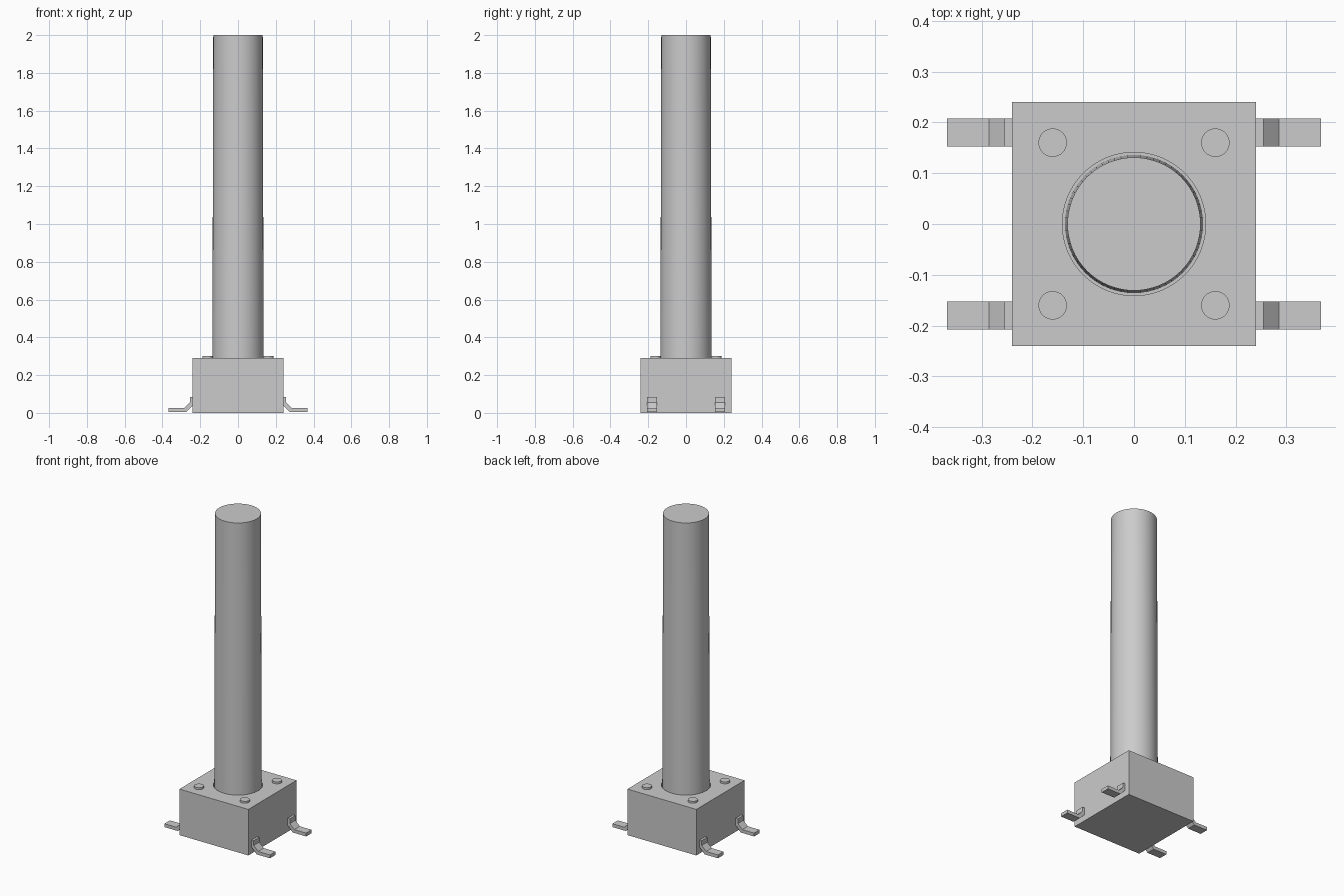
import bpy, bmesh
from math import radians

cube = bpy.data.objects.get("Cube")
if cube:
    bpy.data.objects.remove(cube, do_unlink=True)

grey = bpy.data.materials.new("plain_grey")
grey.use_nodes = True
colour = (0.6, 0.6, 0.6, 1)
grey.diffuse_color = colour
grey.node_tree.nodes["Principled BSDF"].inputs["Base Color"].default_value = colour


def cylinder(name, r_low, r_high, z_low, z_high, x=0, y=0, sides=64):
    bpy.ops.mesh.primitive_cone_add(
        vertices=sides, radius1=r_low, radius2=r_high, depth=z_high - z_low,
        location=(x, y, (z_low + z_high) / 2))
    ob = bpy.context.object
    ob.name = name
    ob.data.materials.append(grey)
    bpy.ops.object.shade_smooth_by_angle(angle=radians(30))
    return ob


def extruded_lead(name, profile, side, y_low, y_high):
    """Extrude an x-z profile along y; side mirrors it in x."""
    bm = bmesh.new()
    face = bm.faces.new([bm.verts.new((side * x, y_low, z)) for x, z in profile])
    new = bmesh.ops.extrude_face_region(bm, geom=[face])["geom"]
    moved = [v for v in new if isinstance(v, bmesh.types.BMVert)]
    bmesh.ops.translate(bm, verts=moved, vec=(0, y_high - y_low, 0))
    bmesh.ops.recalc_face_normals(bm, faces=bm.faces)
    mesh = bpy.data.meshes.new(name)
    bm.to_mesh(mesh)
    bm.free()
    mesh.materials.append(grey)
    ob = bpy.data.objects.new(name, mesh)
    bpy.context.collection.objects.link(ob)


# Square housing with a round well for the plunger
bpy.ops.mesh.primitive_cube_add(size=1, location=(0, 0, 0.145))
housing = bpy.context.object
housing.name = "housing"
housing.scale = (0.48, 0.48, 0.29)
bpy.ops.object.transform_apply(location=False, rotation=False, scale=True)
housing.data.materials.append(grey)

cutter = cylinder("well_cutter", 0.141, 0.141, 0.24, 0.35)
cutter.hide_render = True
cutter.hide_set(True)
cut = housing.modifiers.new("plunger_well", "BOOLEAN")
cut.operation = "DIFFERENCE"
cut.solver = "EXACT"
cut.object = cutter

# Long, slightly tapered plunger
cylinder("plunger", 0.136, 0.131, 0.2, 2.0)

# Corner rivets and bent leads
lead_profile = [(0.235, 0.085), (0.255, 0.085), (0.255, 0.055), (0.285, 0.025),
                (0.368, 0.025), (0.368, 0.004), (0.275, 0.004), (0.24, 0.04),
                (0.235, 0.04)]
for side, side_name in ((1, "left"), (-1, "right")):
    for depth, depth_name in ((-1, "front"), (1, "back")):
        tag = f"{depth_name}_{side_name}"
        cylinder(f"rivet_{tag}", 0.028, 0.028, 0.28, 0.302,
                 side * 0.16, depth * 0.16, 32)
        extruded_lead(f"lead_{tag}", lead_profile, side,
                      depth * 0.18 - 0.0275, depth * 0.18 + 0.0275)
